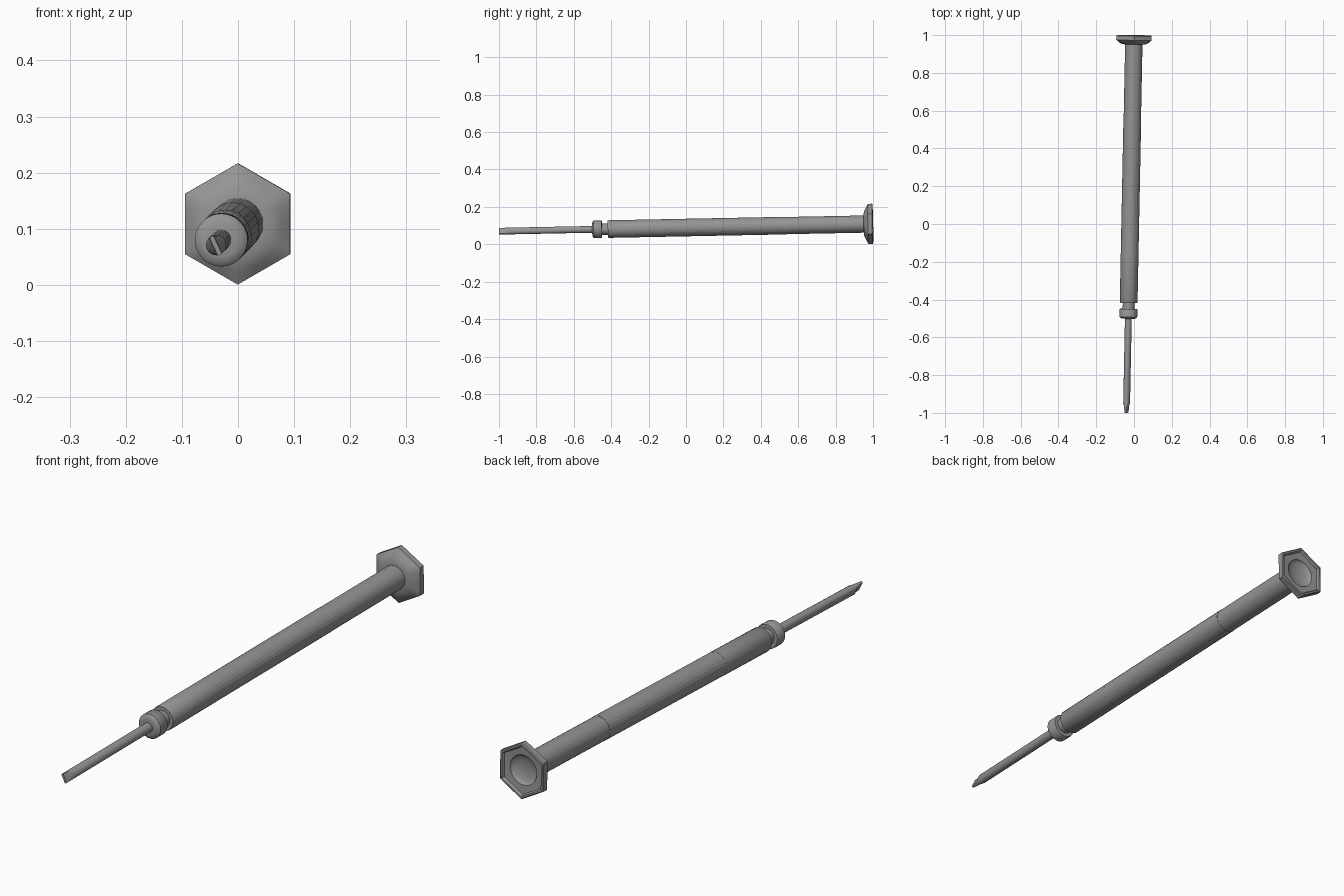
import bpy, bmesh
from math import sin, cos, pi, radians
from mathutils import Vector, Matrix

if "Cube" in bpy.data.objects:
    bpy.data.objects.remove(bpy.data.objects["Cube"])

# Tilted main axis: local Y runs from the blade tip (-1) to the head (+1)
HEAD = Vector((0, 1, 0.109))
TIP = Vector((-0.040, -1, 0.070))
axis = (HEAD - TIP).normalized()
side = axis.cross(Vector((0, 0, 1))).normalized()
up = side.cross(axis)
FRAME = Matrix((side, axis, up)).transposed().to_4x4()
FRAME.translation = HEAD - axis


def circle(r):
    return lambda a: (r * sin(a), r * cos(a))


def hexagon(r, roundness=0.0):
    """Hexagon of corner radius r, blended towards a circle by roundness."""
    def f(a):
        flat_r = r * cos(pi / 6)
        d = flat_r / cos(a % (pi / 3) - pi / 6)
        d += (flat_r - d) * roundness
        return d * sin(a), d * cos(a)
    return f


def flat(r, h, roll=radians(-25)):
    """Circle squeezed between two parallel flats, rolled about the axis."""
    def f(a):
        u, v = max(-h, min(h, r * sin(a - roll))), r * cos(a - roll)
        return u * cos(roll) + v * sin(roll), v * cos(roll) - u * sin(roll)
    return f


def loft(name, sections, n=48, angle=30):
    """Skin a list of (y, section function) and cap both ends."""
    bm = bmesh.new()
    rings = []
    for y, f in sections:
        ring = []
        for i in range(n):
            u, v = f(2 * pi * i / n)
            ring.append(bm.verts.new((u, y, v)))
        rings.append(ring)
    for a, b in zip(rings, rings[1:]):
        for i in range(n):
            j = (i + 1) % n
            bm.faces.new((a[i], a[j], b[j], b[i]))
    bm.faces.new(rings[0])
    bm.faces.new(rings[-1])
    bmesh.ops.recalc_face_normals(bm, faces=bm.faces)
    me = bpy.data.meshes.new(name)
    bm.to_mesh(me)
    bm.free()
    ob = bpy.data.objects.new(name, me)
    bpy.context.collection.objects.link(ob)
    me.transform(FRAME)
    bpy.ops.object.select_all(action='DESELECT')
    ob.select_set(True)
    bpy.context.view_layer.objects.active = ob
    bpy.ops.object.shade_smooth_by_angle(angle=radians(angle))
    me.materials.append(STEEL)


STEEL = bpy.data.materials.new("dark_steel")
STEEL.diffuse_color = (0.3, 0.3, 0.3, 1)
STEEL.use_nodes = True
STEEL.node_tree.nodes["Principled BSDF"].inputs["Base Color"].default_value = STEEL.diffuse_color

# Hexagonal swivel head with a raised rim and finger dimple
dimple = [(0.987 - 0.018 * cos(t * pi / 12), circle(0.057 * sin(t * pi / 12)))
          for t in (6, 5, 4, 3, 2, 1, 0.1)]
loft("hex_head", [(0.950, circle(0.044)), (0.952, circle(0.064)),
                  (0.961, hexagon(0.091, 0.6)),
                  (0.974, hexagon(0.108)), (0.996, hexagon(0.108)),
                  (0.999, hexagon(0.104)), (0.999, hexagon(0.097)),
                  (0.989, hexagon(0.092))] + dimple, angle=40)

# Handle: smooth rear, faceted grip, smooth front
loft("handle_rear", [(0.54, circle(0.046)), (0.955, circle(0.046))])
loft("faceted_grip", [(-0.15, circle(0.047)), (0.54, circle(0.047))],
     n=24, angle=10)
loft("handle_front", [(-0.418, circle(0.045)), (-0.414, circle(0.047)),
                      (-0.15, circle(0.047))])

# Neck and rounded collar
loft("neck", [(-0.46, circle(0.031)), (-0.41, circle(0.031))])
loft("collar", [(-0.502, circle(0.030)), (-0.499, circle(0.041)),
                (-0.493, circle(0.047)), (-0.453, circle(0.047)),
                (-0.450, circle(0.045))], angle=40)

# Shaft ending in a flat blade
loft("shaft_and_blade", [(-1.0, flat(0.018, 0.004)), (-0.972, flat(0.018, 0.007)),
                         (-0.95, flat(0.018, 0.018)), (-0.49, circle(0.018))],
     n=32)
